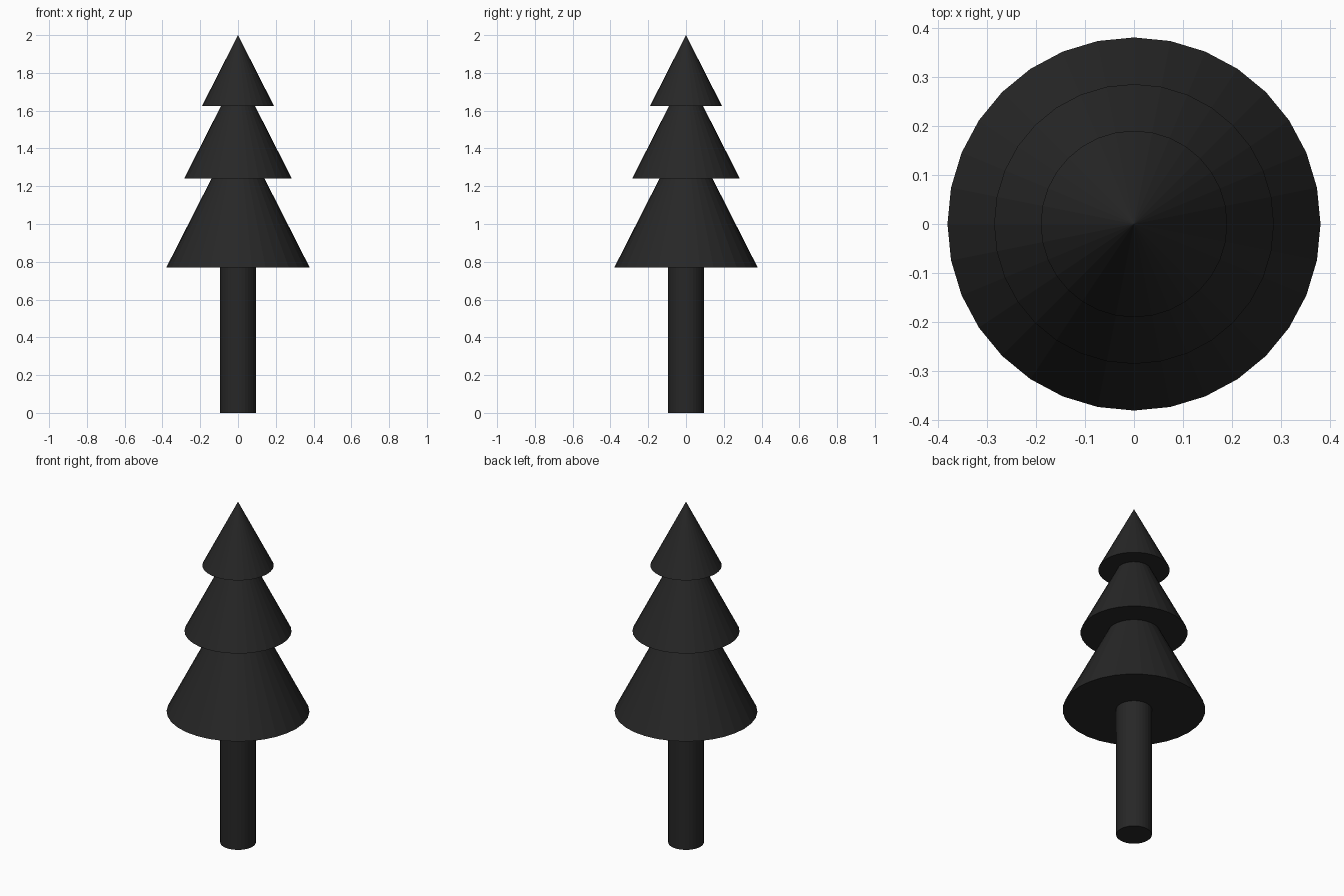
import bpy

if "Cube" in bpy.data.objects:
    bpy.data.objects.remove(bpy.data.objects["Cube"])

SIDES = 32

# One charcoal colour for the whole tree
charcoal = bpy.data.materials.new("charcoal")
charcoal.diffuse_color = (0.02, 0.02, 0.02, 1.0)
charcoal.use_nodes = True
charcoal.node_tree.nodes["Principled BSDF"].inputs["Base Color"].default_value = charcoal.diffuse_color


def add_cone(name, r_bottom, r_top, z_bottom, z_top):
    bpy.ops.mesh.primitive_cone_add(
        vertices=SIDES, radius1=r_bottom, radius2=r_top,
        depth=z_top - z_bottom, location=(0, 0, (z_bottom + z_top) / 2))
    obj = bpy.context.object
    obj.name = name
    obj.data.materials.append(charcoal)
    return obj


# Trunk, ending slightly inside the lowest tier
add_cone("trunk", 0.095, 0.095, 0.0, 0.80)

# Three foliage tiers of equal slope, each apex hidden inside the tier above
SLOPE = 1.968  # height / radius
for name, radius, z in (("lower_foliage", 0.38, 0.769),
                        ("middle_foliage", 0.285, 1.241),
                        ("upper_foliage", 0.19, 1.626)):
    add_cone(name, radius, 0.0, z, z + radius * SLOPE)
